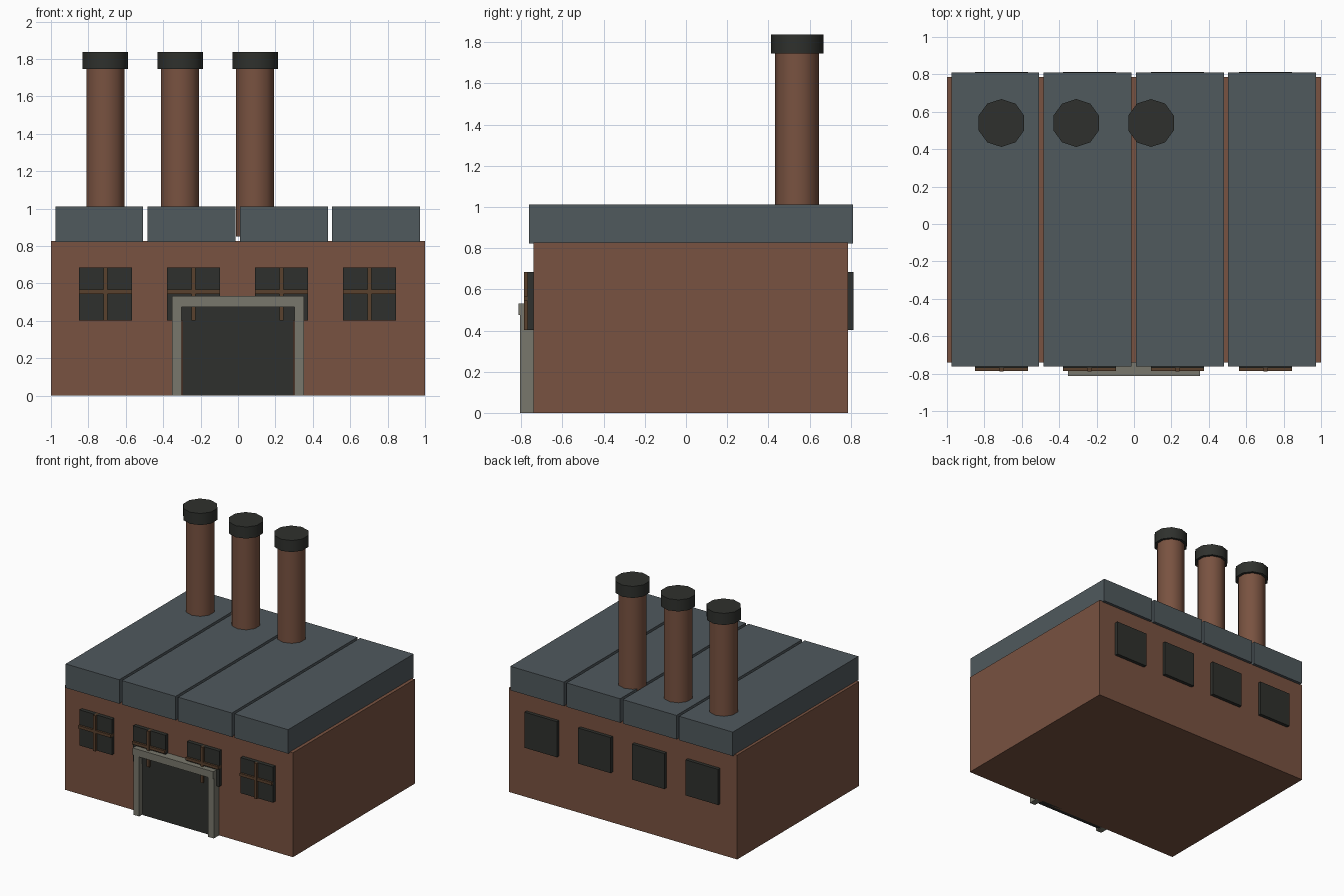
import bpy
import math

if "Cube" in bpy.data.objects:
    bpy.data.objects.remove(bpy.data.objects["Cube"])


def material(name, rgb):
    m = bpy.data.materials.new(name)
    m.diffuse_color = (*rgb, 1)
    m.use_nodes = True
    m.node_tree.nodes["Principled BSDF"].inputs["Base Color"].default_value = m.diffuse_color
    return m


BRICK = material("brick", (0.19, 0.085, 0.052))
SLATE = material("slate", (0.08, 0.10, 0.11))
DARK = material("dark", (0.028, 0.030, 0.026))
WOOD = material("wood", (0.10, 0.052, 0.026))
STONE = material("stone", (0.19, 0.185, 0.15))


def box(name, x, y, z, mat):
    """Box from (min, max) ranges on each axis."""
    mid = [(a + b) / 2 for a, b in (x, y, z)]
    bpy.ops.mesh.primitive_cube_add(size=1, location=mid)
    ob = bpy.context.object
    ob.name = name
    ob.scale = [b - a for a, b in (x, y, z)]
    bpy.ops.object.transform_apply(location=False, rotation=False, scale=True)
    ob.data.materials.append(mat)
    return ob


def pipe(name, x, y, z, radius, mat):
    """Ten-sided upright cylinder."""
    bpy.ops.mesh.primitive_cylinder_add(
        vertices=10, radius=radius, depth=z[1] - z[0],
        location=(x, y, (z[0] + z[1]) / 2))
    ob = bpy.context.object
    ob.name = name
    ob.data.materials.append(mat)
    bpy.ops.object.shade_smooth_by_angle(angle=math.radians(40))
    return ob


FRONT, BACK = -0.74, 0.787

# Brick hall
box("walls", (-1, 1), (FRONT, BACK), (0, 0.827), BRICK)

# Four roof strips with narrow gaps between them
for i in range(4):
    cx = -0.742 + i * 0.4935
    box(f"roof_strip_{i + 1}", (cx - 0.235, cx + 0.235), (-0.763, 0.81),
        (0.822, 1.012), SLATE)

# Chimneys with wider caps
for i in range(3):
    cx = -0.709 + i * 0.4
    pipe(f"chimney_{i + 1}", cx, 0.54, (0.85, 1.76), 0.107, BRICK)
    pipe(f"chimney_cap_{i + 1}", cx, 0.54, (1.745, 1.837), 0.128, DARK)

# Windows: barred on the front, plain on the back
for i in range(4):
    cx = -0.709 + i * 0.471
    span, tall = (cx - 0.142, cx + 0.142), (0.402, 0.684)
    box(f"front_window_{i + 1}", span, (FRONT - 0.03, FRONT + 0.02), tall, DARK)
    box(f"window_post_{i + 1}", (cx - 0.011, cx + 0.011),
        (FRONT - 0.048, FRONT), tall, WOOD)
    box(f"window_rail_{i + 1}", span, (FRONT - 0.046, FRONT - 0.001),
        (0.544, 0.567), WOOD)
    box(f"back_window_{i + 1}", span, (BACK - 0.02, BACK + 0.027), tall, DARK)

# Loading door with stone surround
box("door", (-0.297, 0.297), (FRONT - 0.032, FRONT + 0.02), (0, 0.48), DARK)
for side, name in ((-1, "left"), (1, "right")):
    a, b = sorted((side * 0.302, side * 0.352))
    box(f"door_jamb_{name}", (a, b), (-0.806, FRONT + 0.01), (0, 0.48), STONE)
box("door_lintel", (-0.354, 0.352), (-0.813, FRONT + 0.01), (0.475, 0.532), STONE)
